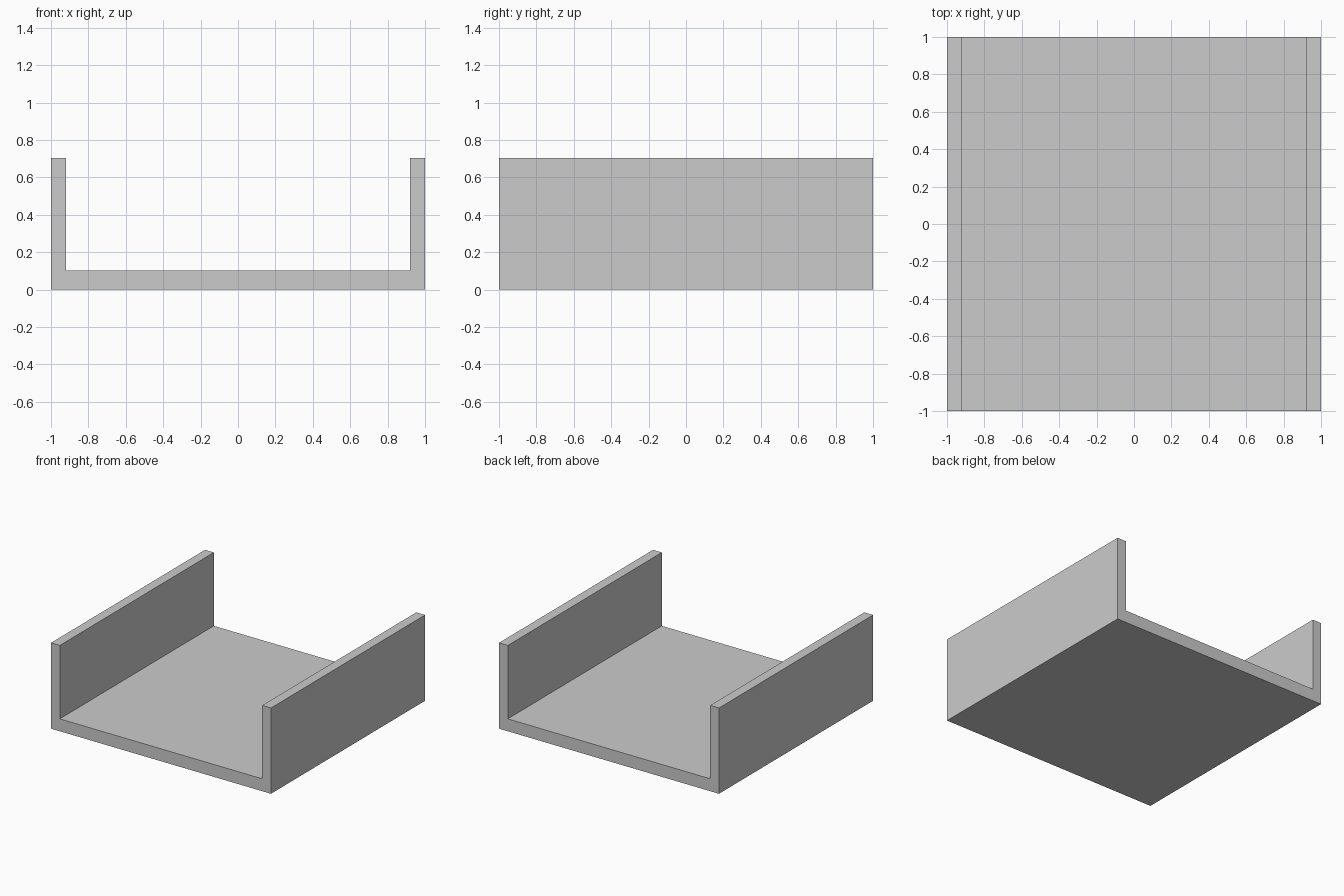
import bpy
import bmesh

if "Cube" in bpy.data.objects:
    bpy.data.objects.remove(bpy.data.objects["Cube"])

HALF, LENGTH = 1.0, 2.0
HEIGHT, FLOOR, WALL = 0.705, 0.102, 0.08

# U-shaped cross-section in the xz plane: right half, then mirrored left half
inner = HALF - WALL
right = [(HALF, 0), (HALF, HEIGHT), (inner, HEIGHT), (inner, FLOOR)]
profile = right + [(-x, z) for x, z in reversed(right)]

# Extrude the section from front to back
bm = bmesh.new()
face = bm.faces.new([bm.verts.new((x, -LENGTH / 2, z)) for x, z in profile])
result = bmesh.ops.extrude_face_region(bm, geom=[face], use_keep_orig=True)
verts = [g for g in result["geom"] if isinstance(g, bmesh.types.BMVert)]
bmesh.ops.translate(bm, verts=verts, vec=(0, LENGTH, 0))
bmesh.ops.recalc_face_normals(bm, faces=bm.faces)

# Open channel: floor with two side walls
mesh = bpy.data.meshes.new("channel")
bm.to_mesh(mesh)
bm.free()
bpy.context.collection.objects.link(bpy.data.objects.new("channel", mesh))
